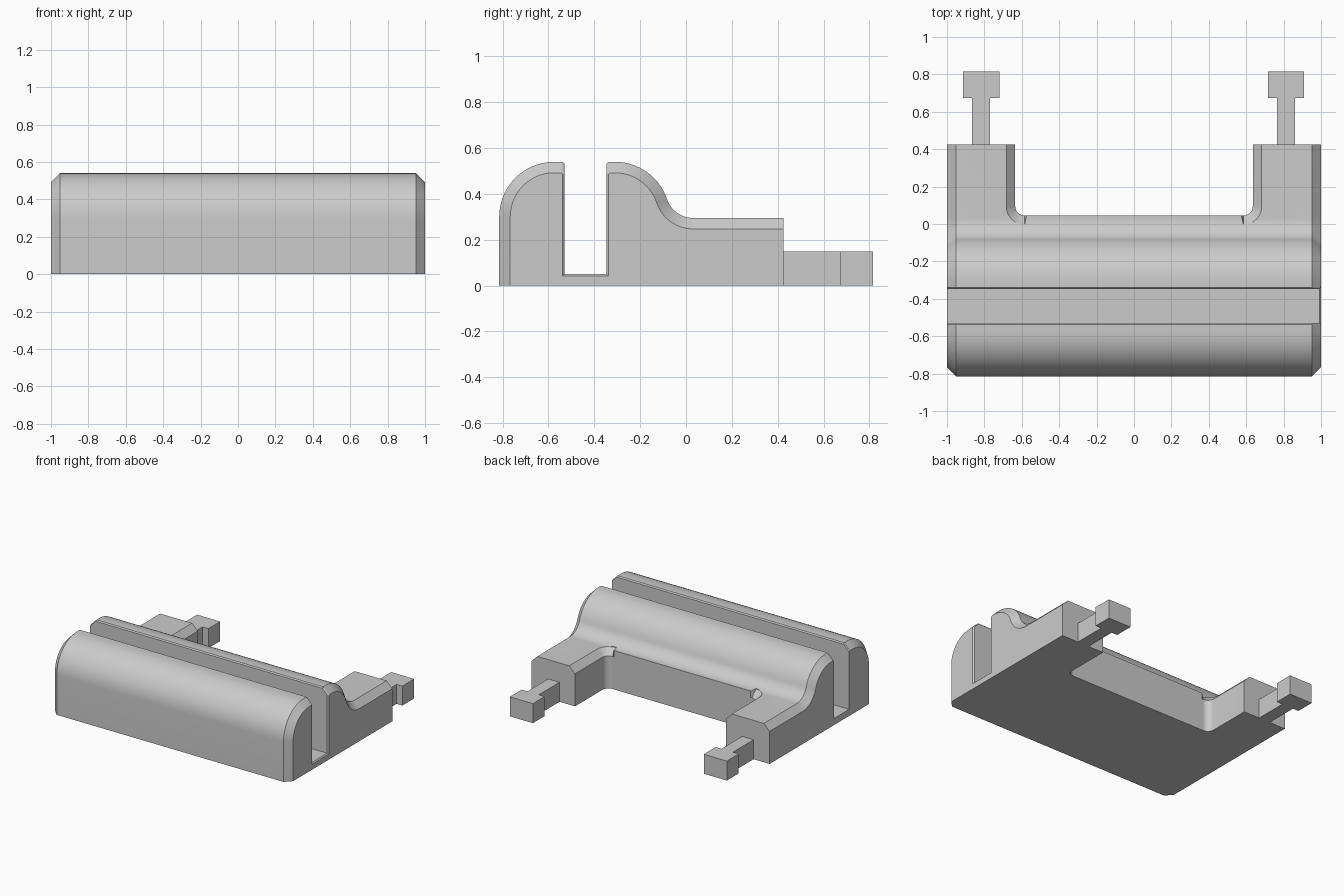
import bpy
import bmesh
from math import sin, cos, radians

if "Cube" in bpy.data.objects:
    bpy.data.objects.remove(bpy.data.objects["Cube"], do_unlink=True)

grey = bpy.data.materials.new("plain_grey")
grey.use_nodes = True
grey.diffuse_color = (0.6, 0.6, 0.6, 1)
grey.node_tree.nodes["Principled BSDF"].inputs["Base Color"].default_value = (0.6, 0.6, 0.6, 1)

CHAMFER = 0.048
LIP = 0.008


def arc(cx, cy, r, start, end, steps=14):
    angles = [radians(start + (end - start) * i / steps) for i in range(steps + 1)]
    return [(cx + r * cos(a), cy + r * sin(a)) for a in angles]


def loft(name, rings):
    """Skin a stack of matching closed rings and cap both ends."""
    bm = bmesh.new()
    loops = [[bm.verts.new(p) for p in ring] for ring in rings]
    count = len(loops[0])
    for a, b in zip(loops, loops[1:]):
        for i in range(count):
            j = (i + 1) % count
            bm.faces.new((a[i], a[j], b[j], b[i]))
    bm.faces.new(loops[0][::-1])
    bm.faces.new(loops[-1])
    bmesh.ops.recalc_face_normals(bm, faces=bm.faces)
    mesh = bpy.data.meshes.new(name)
    bm.to_mesh(mesh)
    bm.free()
    mesh.materials.append(grey)
    obj = bpy.data.objects.new(name, mesh)
    bpy.context.collection.objects.link(obj)
    return obj


def body_ring(x, d, e):
    """Side profile at x, with its outside inset by d and its slot widened by e."""
    top = 0.54 - d
    pts = [(-0.815 + d, 0)]
    pts += arc(-0.575, 0.30, 0.24 - d, 180, 90)
    pts += [(-0.538 - e, top), (-0.53 - e, top - LIP), (-0.53 - e, 0.05 - e),
            (-0.347 + e, 0.05 - e), (-0.347 + e, top - LIP), (-0.339 + e, top)]
    pts += arc(-0.31, 0.30, 0.24 - d, 90, 18.6)
    pts += arc(0.031, 0.415, 0.12 + d, 198.6, 270)[1:]
    pts += [(0.425, 0.295 - d), (0.425, 0)]
    return [(x, y, z) for y, z in pts]


# Slotted body with chamfered ends
inner = 1 - CHAMFER
body = loft("slotted_body", [
    body_ring(-1, CHAMFER, 0), body_ring(-inner, 0, 0), body_ring(inner, 0, 0),
    body_ring(1 - LIP, CHAMFER - LIP, 0), body_ring(1, CHAMFER, LIP)])


# Rear recess between the arms, with rounded corners and chamfered arm edges
def recess_ring(z, grow):
    right = [(0.635 + grow, 0.6)]
    right += arc(0.585, 0.095, 0.05 + grow, 0, -90, 8)
    right += [(0.575, 0.045)]
    left = [(-x, y) for x, y in reversed(right)]
    return [(x, y, z) for x, y in right + left]


cutter = loft("recess_cutter", [
    recess_ring(-0.1, 0), recess_ring(0.247, 0),
    recess_ring(0.295, CHAMFER), recess_ring(0.6, CHAMFER)])
cutter.hide_render = True
cut = body.modifiers.new("rear_recess", "BOOLEAN")
cut.operation = "DIFFERENCE"
cut.solver = "EXACT"
cut.object = cutter
bpy.context.view_layer.objects.active = body
body.select_set(True)
bpy.ops.object.modifier_apply(modifier=cut.name)
bpy.data.objects.remove(cutter, do_unlink=True)
bpy.ops.object.select_all(action="DESELECT")
body.select_set(True)
bpy.context.view_layer.objects.active = body
bpy.ops.object.shade_smooth_by_angle(angle=radians(25))

# T-shaped connectors on the arm ends
half = [(0.048, 0.425), (0.048, 0.673), (0.097, 0.673), (0.097, 0.815)]
outline = half + [(-x, y) for x, y in reversed(half)]
for name, cx in (("left_connector", 0.813), ("right_connector", -0.817)):
    loft(name, [[(cx + x, y, z) for x, y in outline] for z in (0, 0.148)])
